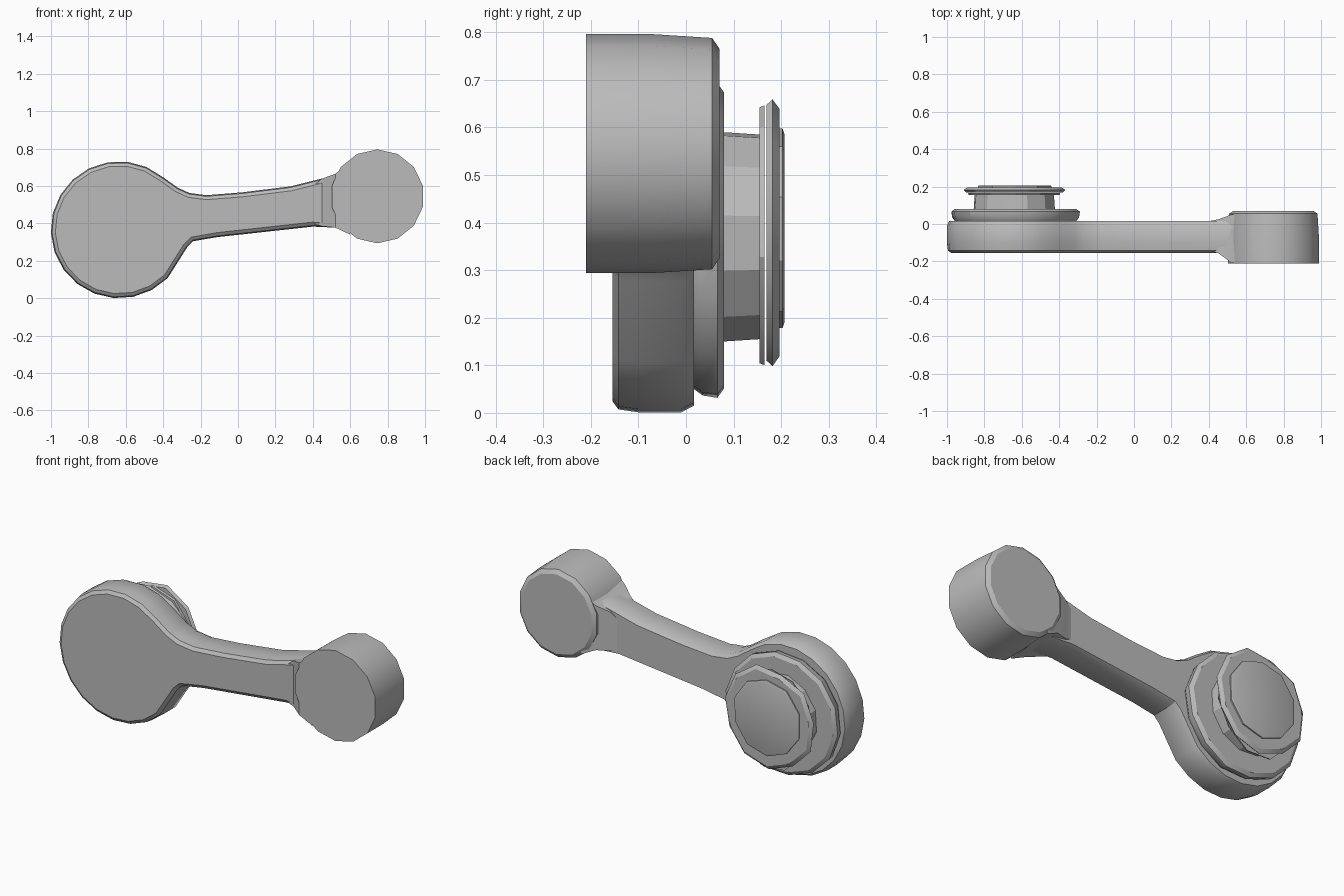
import bpy, bmesh, math, random
from mathutils import Vector

if "Cube" in bpy.data.objects:
    bpy.data.objects.remove(bpy.data.objects["Cube"])

random.seed(4)
grey = bpy.data.materials.new("grey metal")
grey.diffuse_color = (0.5, 0.5, 0.5, 1)
grey.use_nodes = True
grey.node_tree.nodes["Principled BSDF"].inputs["Base Color"].default_value = grey.diffuse_color


def loft(name, rings, angle=28):
    """Bridge equal-length rings of points and cap both ends."""
    bm = bmesh.new()
    loops = [[bm.verts.new(p) for p in ring] for ring in rings]
    n = len(loops[0])
    for a, b in zip(loops, loops[1:]):
        for i in range(n):
            j = (i + 1) % n
            bm.faces.new((a[i], a[j], b[j], b[i]))
    bm.faces.new(loops[0])
    bm.faces.new(loops[-1])
    bmesh.ops.recalc_face_normals(bm, faces=bm.faces)
    mesh = bpy.data.meshes.new(name)
    bm.to_mesh(mesh)
    bm.free()
    ob = bpy.data.objects.new(name, mesh)
    bpy.context.collection.objects.link(ob)
    mesh.materials.append(grey)
    bpy.ops.object.select_all(action='DESELECT')
    bpy.context.view_layer.objects.active = ob
    ob.select_set(True)
    bpy.ops.object.shade_smooth_by_angle(angle=math.radians(angle))
    return ob


def inset(points, d):
    """Move a counter-clockwise outline inwards by d."""
    out = []
    for i, p in enumerate(points):
        p = Vector(p)
        a = (p - Vector(points[i - 1])).normalized()
        b = (Vector(points[(i + 1) % len(points)]) - p).normalized()
        nrm = Vector((-a.y - b.y, a.x + b.x)).normalized()
        out.append(p + nrm * d)
    return out


def prism(name, outline, layers):
    """Outline in x/z, stacked along y; layers are (y, inset)."""
    return loft(name, [[(p[0], y, p[1]) for p in inset(outline, d)]
                       for y, d in layers])


def disc(cx, cz, rx, rz, sides, start=0, jitter=0):
    pts = []
    for i in range(sides):
        t = start + i * math.tau / sides
        k = 1 - random.random() * jitter
        pts.append((cx + rx * k * math.cos(t), cz + rz * k * math.sin(t)))
    return pts


# large round end and arm, one continuous outline
CX, CZ = -0.635, 0.366
arc = []
for i in range(17):
    t = math.radians(50 + i * 265 / 16)
    arc.append((CX + 0.366 * math.cos(t), CZ + 0.366 * math.sin(t)))
lower = [(-0.27, 0.275), (-0.24, 0.305), (-0.11, 0.327), (0.40, 0.383), (0.58, 0.375)]
upper = [(0.58, 0.655), (0.48, 0.648), (0.28, 0.598), (0.02, 0.566),
         (-0.17, 0.551), (-0.26, 0.563), (-0.32, 0.590)]
prism("large_end_and_arm", arc + lower + upper,
      [(-0.155, 0.024), (-0.142, 0.006), (-0.10, 0), (-0.01, 0), (0.017, 0.014)])

# flared joint between the arm and the small end
sections = [(0.40, 0.40, 0.60, -0.15, 0.015), (0.45, 0.385, 0.64, -0.155, 0.025),
            (0.52, 0.378, 0.665, -0.208, 0.05), (0.60, 0.34, 0.73, -0.208, 0.065)]
loft("arm_flare", [[(x, y0, z0), (x, y1, z0 + 0.02), (x, y1, z1 - 0.02), (x, y0, z1)]
                   for x, z0, z1, y0, y1 in sections])

# small round end
prism("small_end", disc(0.745, 0.545, 0.25, 0.251, 14, math.pi / 14),
      [(-0.21, 0), (-0.07, 0), (0.055, 0.008), (0.07, 0.03)])

# stepped pivot on the back of the large end
prism("pivot_collar", disc(CX, 0.362, 0.35, 0.342, 14, 0.1, 0.03),
      [(0.012, 0.022), (0.035, 0.005), (0.066, 0), (0.08, 0.02)])
prism("pivot_neck", disc(-0.64, 0.37, 0.222, 0.225, 12, 0.2),
      [(0.07, 0), (0.16, 0.006)])
prism("inner_flange", disc(-0.64, 0.375, 0.255, 0.285, 11, 0.4, 0.08),
      [(0.155, 0.004), (0.165, 0)])
prism("outer_flange", disc(-0.637, 0.385, 0.288, 0.295, 11, 0.15, 0.1),
      [(0.169, 0.012), (0.182, 0), (0.196, 0.02)])
prism("pivot_cap", disc(-0.637, 0.39, 0.21, 0.22, 10, 0.3, 0.06),
      [(0.19, 0), (0.203, 0), (0.207, 0.012)])
